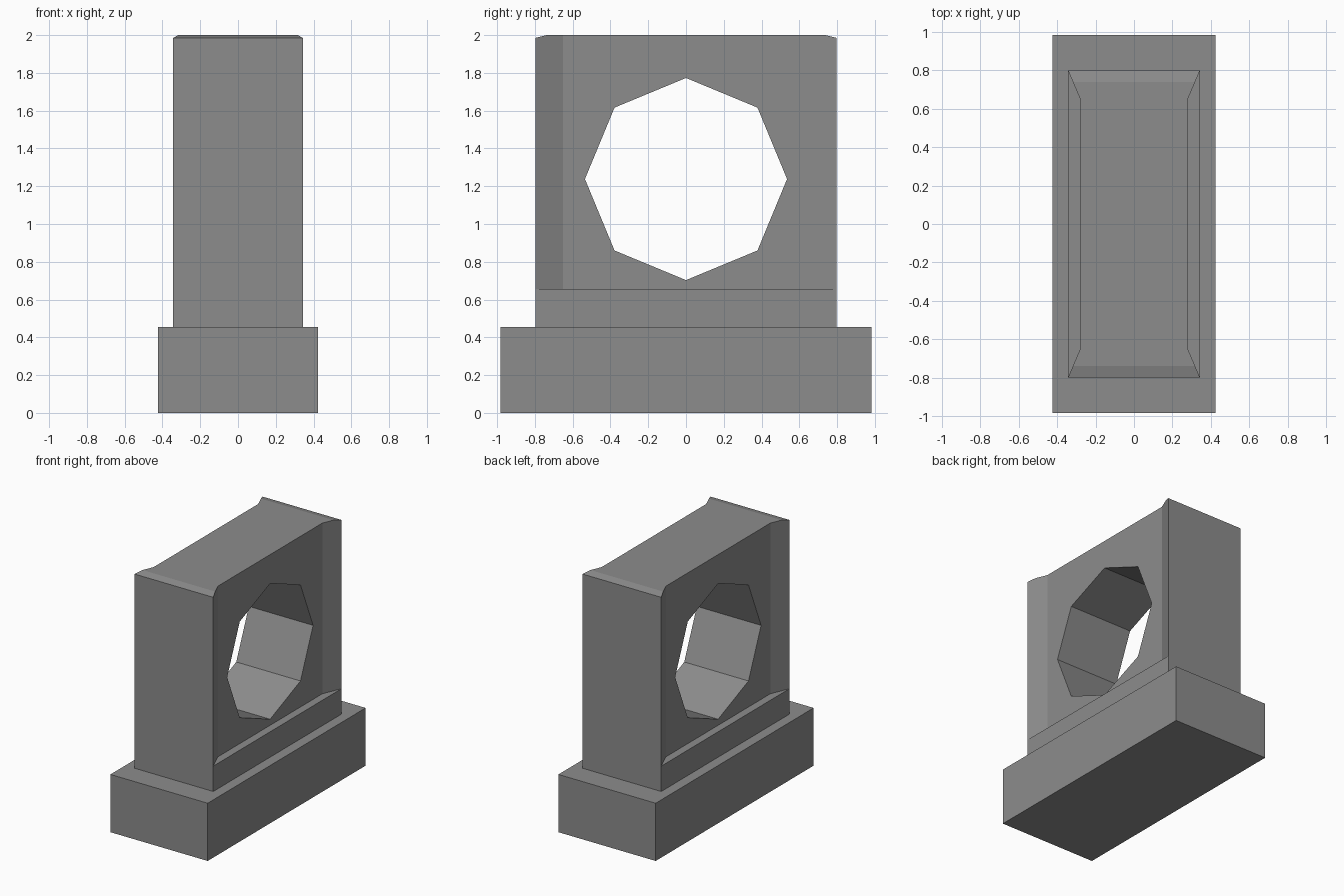
import bpy, bmesh, math

if "Cube" in bpy.data.objects:
    bpy.data.objects.remove(bpy.data.objects["Cube"])

# Dark grey material shared by all parts
grey = bpy.data.materials.new("dark_grey")
grey.diffuse_color = (0.265, 0.265, 0.265, 1)
grey.use_nodes = True
grey.node_tree.nodes["Principled BSDF"].inputs["Base Color"].default_value = grey.diffuse_color


def loft(name, sections, z0):
    """Solid made of rectangular sections along y: (y, half width, top z)."""
    bm = bmesh.new()
    rings = [[bm.verts.new(p) for p in
              ((-w, y, z0), (w, y, z0), (w, y, z1), (-w, y, z1))]
             for y, w, z1 in sections]
    for a, b in zip(rings, rings[1:]):
        for i in range(4):
            j = (i + 1) % 4
            bm.faces.new((a[i], a[j], b[j], b[i]))
    bm.faces.new(rings[0])
    bm.faces.new(rings[-1])
    bmesh.ops.recalc_face_normals(bm, faces=bm.faces)
    mesh = bpy.data.meshes.new(name)
    bm.to_mesh(mesh)
    bm.free()
    mesh.materials.append(grey)
    obj = bpy.data.objects.new(name, mesh)
    bpy.context.collection.objects.link(obj)
    return obj


def box(name, hx, hy, z0, z1):
    return loft(name, [(-hy, hx, z1), (hy, hx, z1)], z0)


# Foot block and the full-width collar above it
box("base", 0.424, 0.983, 0, 0.455)
box("collar", 0.343, 0.798, 0.455, 0.655)

# Upright: side faces recessed between flared ends, end tops slightly sloped
half = [(0.798, 0.343, 1.985), (0.737, 0.317, 2.0), (0.65, 0.28, 2.0)]
sections = [(-y, w, z) for y, w, z in half] + half[::-1]
upright = loft("upright", sections, 0.655)

# Octagonal hole through the upright along x
bpy.ops.mesh.primitive_cylinder_add(vertices=8, radius=0.535, depth=2,
                                    location=(0, 0, 1.238),
                                    rotation=(0, math.pi / 2, 0))
cutter = bpy.context.object
cutter.name = "hole_cutter"
cutter.data.materials.append(grey)
cutter.hide_render = True
cutter.display_type = 'WIRE'
cut = upright.modifiers.new("hole", 'BOOLEAN')
cut.operation = 'DIFFERENCE'
cut.solver = 'EXACT'
cut.object = cutter
